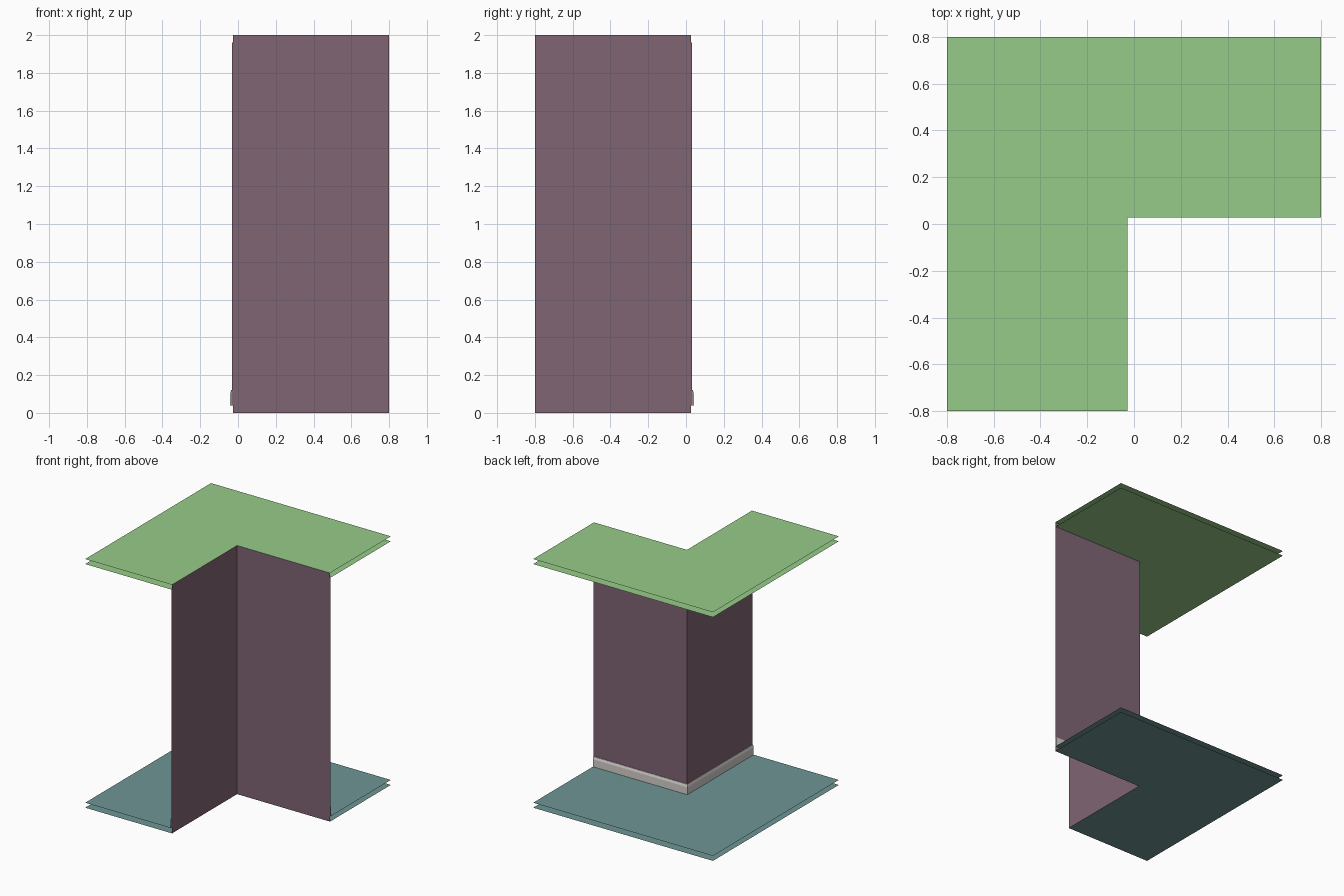
import bpy
import bmesh

cube = bpy.data.objects.get("Cube")
if cube:
    bpy.data.objects.remove(cube, do_unlink=True)

HALF = 0.8         # half the plan size
HEIGHT = 2.0
SLAB = 0.04        # gap between the two skins of floor and ceiling
OUTER = 0.027      # offset of the outer wall skin from the centre
INNER = 0.032      # offset of the room-side wall skin


def material(name, rgb):
    mat = bpy.data.materials.new(name)
    mat.use_nodes = True
    mat.diffuse_color = (*rgb, 1)
    bsdf = mat.node_tree.nodes["Principled BSDF"]
    bsdf.inputs["Base Color"].default_value = (*rgb, 1)
    bsdf.inputs["Roughness"].default_value = 0.8
    return mat


def finish(name, bm, mat):
    mesh = bpy.data.meshes.new(name)
    bm.to_mesh(mesh)
    bm.free()
    mesh.materials.append(mat)
    obj = bpy.data.objects.new(name, mesh)
    bpy.context.collection.objects.link(obj)
    return obj


def corner_path(d):
    """Plan of the wall corner at offset d."""
    return [(HALF, d), (-d, d), (-d, -HALF)]


def l_sheet(name, z, d, up, mat):
    """Flat L-shaped skin facing up or down."""
    plan = corner_path(d) + [(-HALF, -HALF), (-HALF, HALF), (HALF, HALF)]
    bm = bmesh.new()
    face = bm.faces.new([bm.verts.new((x, y, z)) for x, y in plan])
    face.normal_update()
    if (face.normal.z > 0) != up:
        face.normal_flip()
    return finish(name, bm, mat)


def sweep(name, profile, mat, capped=False):
    """Sweep an (offset, height) profile around the wall corner."""
    bm = bmesh.new()
    rows = [[bm.verts.new((x, y, z)) for x, y in corner_path(d)]
            for d, z in profile]
    for low, high in zip(rows, rows[1:]):
        for i in range(2):
            bm.faces.new((low[i], low[i + 1], high[i + 1], high[i]))
    if capped:
        bm.faces.new([row[0] for row in rows])
        bm.faces.new([row[-1] for row in reversed(rows)])
    return finish(name, bm, mat)


green = material("ceiling green", (0.31, 0.60, 0.25))
teal = material("floor teal", (0.155, 0.30, 0.295))
plum = material("wall plum", (0.216, 0.13, 0.174))
grey = material("skirting pale grey", (0.66, 0.63, 0.61))

# Floor and ceiling, each two open skins
l_sheet("floor_underside", 0, OUTER, False, teal)
l_sheet("floor_surface", SLAB, INNER, True, teal)
l_sheet("ceiling_surface", HEIGHT - SLAB, INNER, False, green)
l_sheet("ceiling_top", HEIGHT, OUTER, True, green)

# Walls: outer skin full height, room side between floor and ceiling
sweep("wall_outer", [(OUTER, HEIGHT), (OUTER, 0)], plum)
sweep("wall_inner", [(INNER, SLAB), (INNER, HEIGHT - SLAB)], plum)

# Skirting board with a chamfered top
sweep("skirting_board",
      [(INNER, SLAB), (0.042, SLAB), (0.042, 0.1), (0.036, 0.12), (INNER, 0.12)],
      grey, capped=True)
